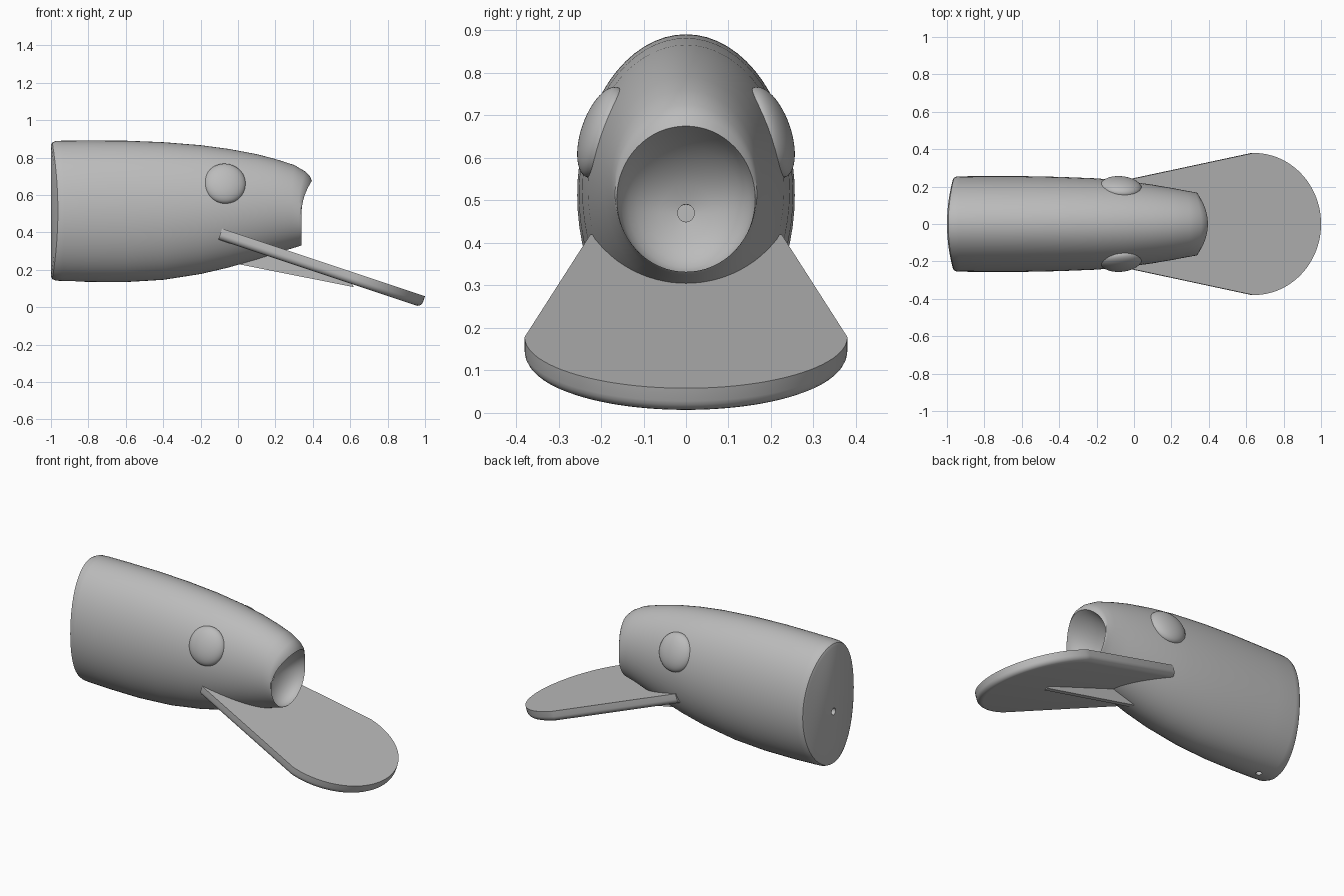
import bpy, bmesh
from math import sin, cos, pi, radians
from mathutils import Matrix, Vector

if "Cube" in bpy.data.objects:
    bpy.data.objects.remove(bpy.data.objects["Cube"])

grey = bpy.data.materials.new("plain_grey")
grey.use_nodes = True
grey.diffuse_color = (0.5, 0.5, 0.5, 1)
grey.node_tree.nodes["Principled BSDF"].inputs["Base Color"].default_value = (0.5, 0.5, 0.5, 1)


def finish(name, bm, matrix=Matrix(), smooth=True):
    bmesh.ops.recalc_face_normals(bm, faces=bm.faces)
    mesh = bpy.data.meshes.new(name)
    bm.to_mesh(mesh)
    bm.free()
    mesh.transform(matrix)
    mesh.materials.append(grey)
    obj = bpy.data.objects.new(name, mesh)
    bpy.context.collection.objects.link(obj)
    if smooth:
        shade(obj)
    return obj


def activate(obj):
    bpy.ops.object.select_all(action="DESELECT")
    obj.select_set(True)
    bpy.context.view_layer.objects.active = obj


def shade(obj):
    activate(obj)
    bpy.ops.object.shade_smooth_by_angle(angle=radians(32))


# Body: oval rings (x, top, bottom, half width, forward lift of top, side curve)
SIDES = 64
rings = [
    (-1.0, .865, .165, .232, 0, .03), (-.993, .88, .15, .247, 0, .03),
    (-.975, .888, .142, .253, 0, .025), (-.94, .89, .14, .255, 0, .01),
    (-.8, .891, .135, .256, 0, 0), (-.6, .89, .134, .256, 0, 0),
    (-.4, .882, .146, .252, 0, 0), (-.2, .866, .177, .244, 0, 0),
    (-.05, .846, .212, .231, 0, 0), (.1, .818, .255, .21, 0, 0),
    (.2, .792, .286, .193, 0, 0), (.285, .76, .313, .177, .015, 0),
    (.325, .725, .325, .17, .035, 0), (.337, .7, .329, .167, .048, 0),
    (.34, .675, .332, .163, .055, 0),
]
# Hollow mouth, sinking from the rim to a small pin hole
for step in range(1, 9):
    a = step / 8 * pi / 2
    r = max(cos(a), .12)
    c = .5 - .03 * sin(a)
    rings.append((.34 - .11 * sin(a), c + .172 * r, c - .17 * r, .163 * r,
                  .055 * r * r, 0))
rings.append((.16, .49, .45, .02, 0, 0))

bm = bmesh.new()
loops = []
for x, top, bottom, half, lift, curve in rings:
    loop = []
    for i in range(SIDES):
        c, s = cos(2 * pi * i / SIDES), sin(2 * pi * i / SIDES)
        loop.append(bm.verts.new((x + lift * max(0, s) ** 2 + curve * c * c, half * c,
                                  (top + bottom) / 2 + (top - bottom) / 2 * s)))
    loops.append(loop)
for a, b in zip(loops, loops[1:]):
    for i in range(SIDES):
        j = (i + 1) % SIDES
        bm.faces.new((a[i], a[j], b[j], b[i]))
bm.faces.new(loops[-1])
# Gently curved back cap made of upright strips
back = loops[0]
for i in range(SIDES // 2):
    quad = (back[i], back[i + 1], back[-i - 1], back[-i % SIDES])
    bm.faces.new(list(dict.fromkeys(quad)))
body = finish("body", bm, smooth=False)


# Small blind holes in the back and the belly
def drill(target, centre, axis, radius, depth):
    bm = bmesh.new()
    bmesh.ops.create_cone(bm, cap_ends=True, segments=20, radius1=radius,
                          radius2=radius, depth=depth)
    turn = Vector(axis).to_track_quat("Z", "Y").to_matrix().to_4x4()
    cutter = finish("hole_cutter", bm, Matrix.Translation(centre) @ turn, False)
    cutter.hide_render = True
    activate(target)
    mod = target.modifiers.new("hole", "BOOLEAN")
    mod.operation, mod.solver, mod.object = "DIFFERENCE", "EXACT", cutter
    bpy.ops.object.modifier_apply(modifier=mod.name)
    bpy.data.objects.remove(cutter)


drill(body, (-1, 0, .47), (1, 0, 0), .02, .16)
drill(body, (-.88, 0, .14), (0, 0, 1), .017, .16)
shade(body)

# Eyes: flattened balls leaning with the body sides
for side, name in ((1, "left_eye"), (-1, "right_eye")):
    bm = bmesh.new()
    bmesh.ops.create_uvsphere(bm, u_segments=48, v_segments=24, radius=1)
    place = (Matrix.Translation((-.07, side * .196, .66))
             @ Matrix.Rotation(radians(-5 * side), 4, "Z")
             @ Matrix.Rotation(radians(19 * side), 4, "X")
             @ Matrix.Diagonal((.112, .05, .112, 1)))
    finish(name, bm, place)

# Bill: sloping plate with a round end and a softened lower edge
outline = [(0, -.225)]
outline += [(.764 + .38 * cos(radians(t)), .38 * sin(radians(t))) for t in range(-90, 91, 4)]
outline.append((0, .225))
bm = bmesh.new()
top = bm.faces.new([bm.verts.new((u, v, 0)) for u, v in outline])
lower = bmesh.ops.extrude_face_region(bm, geom=[top], use_keep_orig=True)["geom"]
low_verts = [g for g in lower if isinstance(g, bmesh.types.BMVert)]
bmesh.ops.translate(bm, verts=low_verts, vec=(0, 0, -.062))
edges = [e for e in bm.edges if all(v.co.z < -.05 for v in e.verts)
         and max(v.co.x for v in e.verts) > .1]
bmesh.ops.bevel(bm, geom=edges, offset=.03, segments=5, profile=.5, affect="EDGES")
finish("bill", bm, Matrix.Translation((-.085, 0, .42)) @ Matrix.Rotation(radians(18.45), 4, "Y"))

# Thin rib joining the bill underside to the belly
bm = bmesh.new()
rib = [(-.05, .24), (.62, .107), (.6, .14), (-.05, .36)]
face = bm.faces.new([bm.verts.new((x, -.014, z)) for x, z in rib])
extra = bmesh.ops.extrude_face_region(bm, geom=[face], use_keep_orig=True)["geom"]
bmesh.ops.translate(bm, verts=[g for g in extra if isinstance(g, bmesh.types.BMVert)],
                    vec=(0, .028, 0))
finish("bill_rib", bm, smooth=False)
